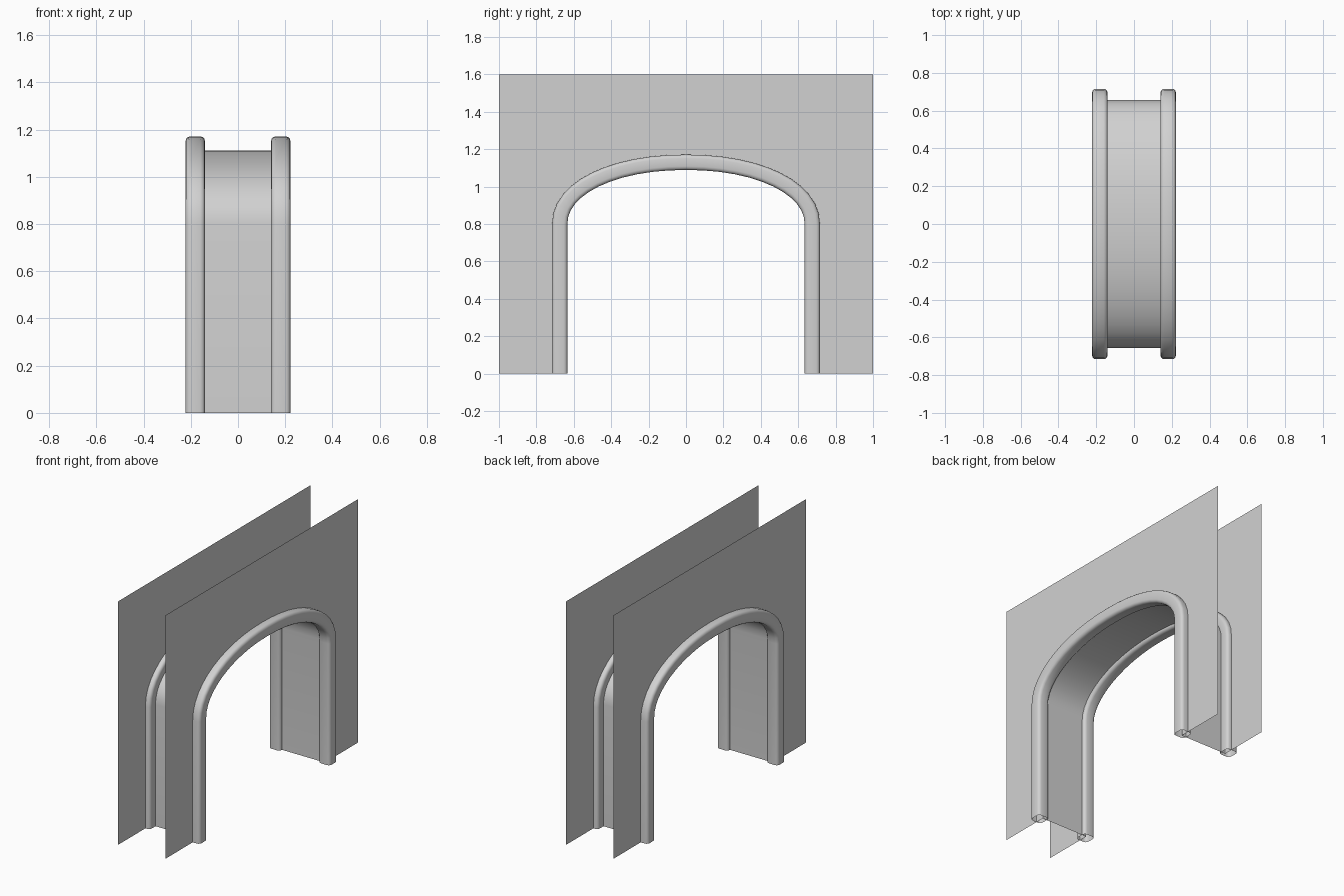
import bpy, math

cube = bpy.data.objects.get("Cube")
if cube:
    bpy.data.objects.remove(cube)

# Main dimensions
HALF_SPAN, SPRING, RISE, POWER = 0.675, 0.8, 0.33, 2.1
PANEL_X, TRIM_X, TRIM_HALF, ROUND = 0.172, 0.181, 0.041, 0.02
REVEAL = -0.018
STEPS = 24

grey = bpy.data.materials.new("plain grey")
grey.use_nodes = True
grey.diffuse_color = (0.64, 0.64, 0.64, 1)
grey.node_tree.nodes["Principled BSDF"].inputs["Base Color"].default_value = grey.diffuse_color


def add_mesh(name, verts, faces, smooth=True):
    mesh = bpy.data.meshes.new(name)
    mesh.from_pydata(verts, [], faces)
    mesh.materials.append(grey)
    for p in mesh.polygons:
        p.use_smooth = smooth
    obj = bpy.data.objects.new(name, mesh)
    bpy.context.collection.objects.link(obj)
    return obj


def arch(offset):
    """Points (y, z) of the arch line, pushed outwards by offset."""
    pts = [(-HALF_SPAN - offset, 0)]
    for i in range(STEPS + 1):
        t = math.pi * (1 - i / STEPS)
        c, s = math.cos(t), max(math.sin(t), 0)
        y = math.copysign(abs(c) ** (2 / POWER), c)
        z = s ** (2 / POWER)
        ny = math.copysign(abs(y) ** (POWER - 1), y) / HALF_SPAN
        nz = z ** (POWER - 1) / RISE
        n = math.hypot(ny, nz)
        pts.append((HALF_SPAN * y + offset * ny / n, SPRING + RISE * z + offset * nz / n))
    return pts + [(HALF_SPAN + offset, 0)]


def sweep(name, section, closed):
    """Sweep a section of (x, outward offset) points along the arch."""
    lines = [[(x, y, z) for y, z in arch(o)] for x, o in section]
    n = len(lines[0])
    verts = [v for line in lines for v in line]
    faces = []
    for j in range(len(lines) if closed else len(lines) - 1):
        k = (j + 1) % len(lines)
        for i in range(n - 1):
            faces.append((j * n + i, j * n + i + 1, k * n + i + 1, k * n + i))
    return add_mesh(name, verts, faces)


# Flat wall sheets with the arched opening cut out
opening = arch(REVEAL)
outline = opening + [(1, 0), (1, 1.6), (-1, 1.6), (-1, 0)]
for side, sign in (("left", 1), ("right", -1)):
    order = list(range(len(outline)))
    if sign < 0:
        order.reverse()
    add_mesh(side + "_wall", [(sign * PANEL_X, y, z) for y, z in outline], [order], False)

# Lining of the passage between the walls
sweep("passage_lining", [(-PANEL_X, REVEAL), (PANEL_X, REVEAL)], False)

# Hollow rounded trim around each opening
section = []
for corner in range(4):
    for step in range(4):
        a = math.pi / 2 * (corner + step / 3)
        mid = math.pi / 2 * corner + math.pi / 4
        core = (TRIM_HALF - ROUND) * math.sqrt(2)
        section.append((core * math.cos(mid) + ROUND * math.cos(a),
                        core * math.sin(mid) + ROUND * math.sin(a)))
for side, sign in (("left", 1), ("right", -1)):
    sweep(side + "_arch_trim", [(sign * TRIM_X + x, o) for x, o in section], True)
